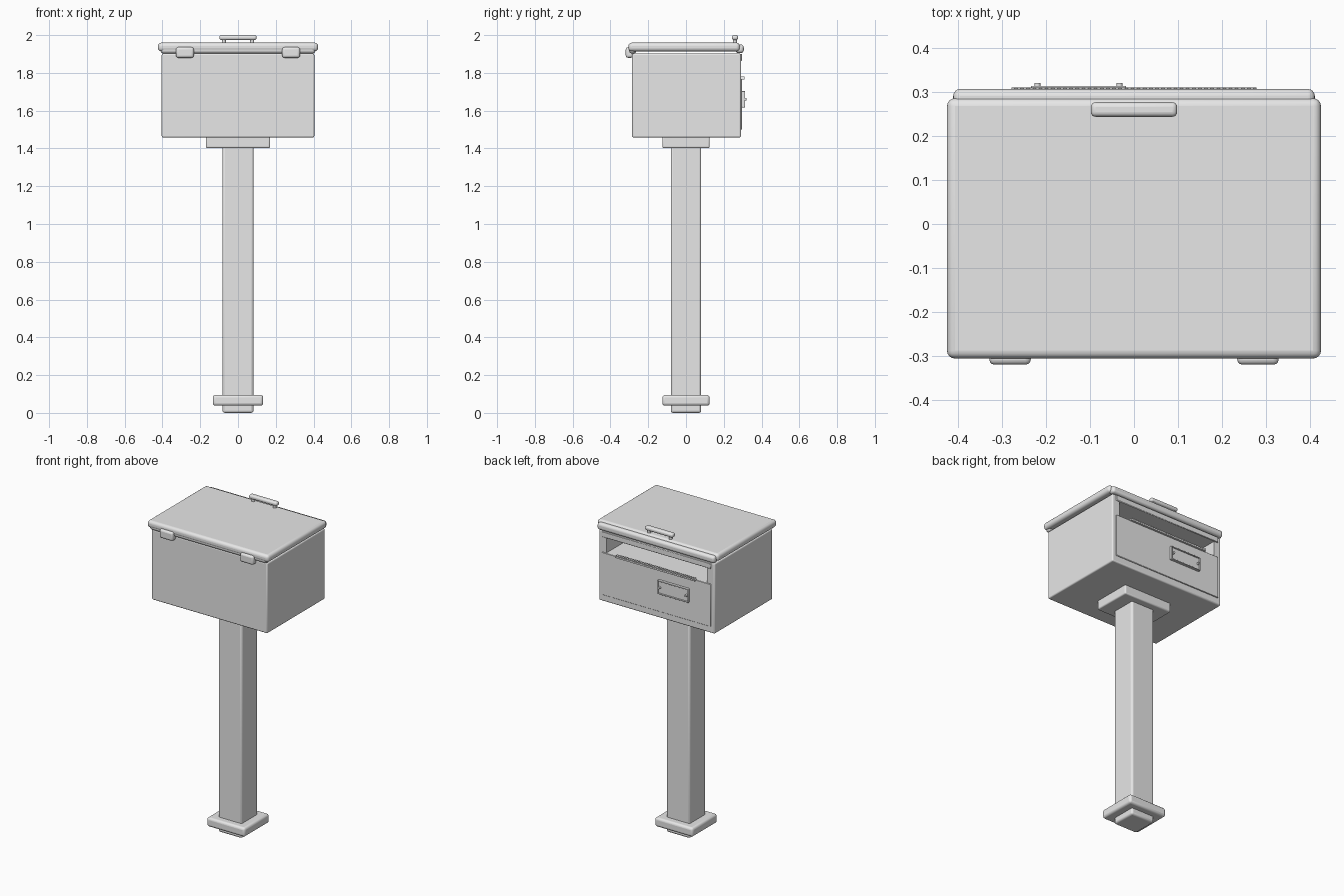
import bpy
import bmesh
from math import radians
from mathutils import Matrix

old = bpy.data.objects.get("Cube")
if old:
    bpy.data.objects.remove(old, do_unlink=True)

# One painted-metal colour for everything
GREY = (0.8, 0.8, 0.8, 1)
metal = bpy.data.materials.new("light grey metal")
metal.use_nodes = True
metal.diffuse_color = GREY
metal.node_tree.nodes["Principled BSDF"].inputs["Base Color"].default_value = GREY


def finish(name, bm, bevel=0.0, segments=3):
    """Turn a bmesh into a named, bevelled, smooth-shaded object."""
    bmesh.ops.recalc_face_normals(bm, faces=bm.faces)
    mesh = bpy.data.meshes.new(name)
    bm.to_mesh(mesh)
    bm.free()
    mesh.materials.append(metal)
    obj = bpy.data.objects.new(name, mesh)
    bpy.context.collection.objects.link(obj)
    if bevel:
        mod = obj.modifiers.new("rounded edges", "BEVEL")
        mod.width, mod.segments = bevel, segments
    bpy.ops.object.select_all(action="DESELECT")
    obj.select_set(True)
    bpy.context.view_layer.objects.active = obj
    bpy.ops.object.shade_smooth_by_angle(angle=radians(35))
    return obj


def box(name, x, y, z, bevel=0.0, segments=3):
    """Box spanning the given (low, high) ranges."""
    spans = (x, y, z)
    centre = [(a + b) / 2 for a, b in spans]
    size = [b - a for a, b in spans]
    bm = bmesh.new()
    bmesh.ops.create_cube(bm, size=1, matrix=Matrix.Translation(centre) @ Matrix.Diagonal((*size, 1)))
    return finish(name, bm, bevel, segments)


def cylinder(name, centre, radius, depth, along_y=False):
    bm = bmesh.new()
    turn = Matrix.Rotation(radians(90 if along_y else 0), 4, "X")
    bmesh.ops.create_cone(bm, cap_ends=True, segments=16, radius1=radius, radius2=radius,
                          depth=depth, matrix=Matrix.Translation(centre) @ turn)
    return finish(name, bm)


def cut(target, x, y, z):
    """Subtract a hidden box from the target."""
    cutter = box(target.name + "_cutter", x, y, z)
    cutter.hide_render = True
    cutter.hide_set(True)
    cutter.display_type = "WIRE"
    mod = target.modifiers.new("opening", "BOOLEAN")
    mod.object, mod.solver = cutter, "EXACT"
    bpy.context.view_layer.objects.active = target
    for name in [m.name for m in target.modifiers if m.type in {"BEVEL", "BOOLEAN"}]:
        bpy.ops.object.modifier_apply(modifier=name)
    bpy.data.objects.remove(cutter, do_unlink=True)


def sym(half):
    return (-half, half)


# Post with its foot collar and top mounting flange
box("post", sym(0.082), sym(0.08), (0, 1.42), 0.012)
box("base_collar", sym(0.133), sym(0.125), (0.038, 0.095), 0.014)
box("mounting_flange", sym(0.17), sym(0.125), (1.402, 1.47), 0.008)

# Box body with the wide slot in its rear
body = box("box_body", sym(0.404), (-0.285, 0.291), (1.458, 1.902), 0.008)
cut(body, sym(0.352), (-0.26, 0.4), (1.768, 1.864))

# Rear door panel and slot header
box("rear_panel", sym(0.38), (0.28, 0.297), (1.5, 1.768), 0.002, 1)
box("slot_header", sym(0.38), (0.28, 0.297), (1.864, 1.9), 0.003, 1)

# Toothed strip along the lower slot edge
TEETH, STRIP = 40, 0.278
pitch = 2 * STRIP / TEETH
outline = [(-STRIP, 1.764)]
for i in range(TEETH):
    left = -STRIP + i * pitch
    outline += [(left, 1.77), (left + pitch / 2, 1.782)]
outline += [(STRIP, 1.77), (STRIP, 1.764)]
bm = bmesh.new()
face = bm.faces.new([bm.verts.new((px, 0.292, pz)) for px, pz in outline])
ext = bmesh.ops.extrude_face_region(bm, geom=[face])
bmesh.ops.translate(bm, vec=(0, 0.018, 0),
                    verts=[v for v in ext["geom"] if isinstance(v, bmesh.types.BMVert)])
finish("toothed_strip", bm)

# Name plate: backing, raised rim and two screws
box("plate_backing", (-0.234, -0.018), (0.29, 0.306), (1.617, 1.703), 0.003, 2)
for z in (1.617, 1.697):
    box("plate_rim_long", (-0.234, -0.018), (0.295, 0.313), (z, z + 0.006), 0.002, 2)
for x in (-0.234, -0.024):
    box("plate_rim_short", (x, x + 0.006), (0.295, 0.313), (1.617, 1.703), 0.002, 2)
for x in (-0.219, -0.033):
    cylinder("plate_screw", (x, 0.311, 1.66), 0.007, 0.018, True)

# Lid with a rolled rear lip
box("lid", sym(0.424), (-0.305, 0.285), (1.914, 1.96), 0.018, 4)
box("lid_rear_lip", sym(0.41), (0.262, 0.306), (1.905, 1.95), 0.016, 4)
box("lid_front_lip", sym(0.41), (-0.302, -0.262), (1.903, 1.945), 0.016, 4)

# Front hinges and the lid handle on two pegs
for side in (-1, 1):
    mid = side * 0.281
    box("hinge", (mid - 0.047, mid + 0.047), (-0.319, -0.28), (1.88, 1.936), 0.012)
    cylinder("handle_peg", (side * 0.075, 0.259, 1.97), 0.011, 0.03)
box("handle_bar", sym(0.098), (0.243, 0.276), (1.974, 2.0), 0.011, 4)
